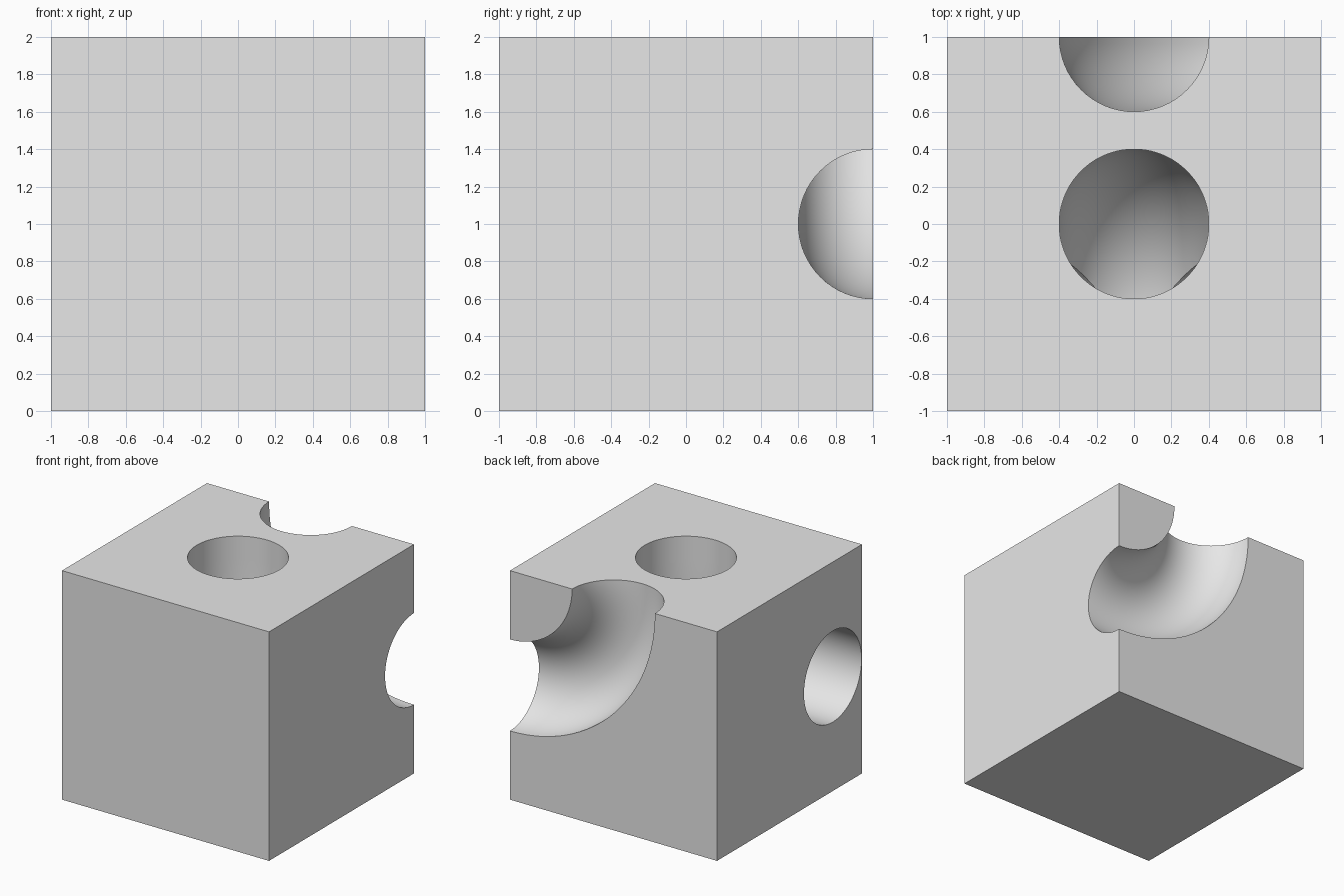
import bpy, bmesh, math
from mathutils import Vector

cube = bpy.data.objects.get("Cube")
if cube:
    bpy.data.objects.remove(cube, do_unlink=True)

R = 0.4   # bore radius

grey = bpy.data.materials.new("light_grey")
grey.use_nodes = True
grey.diffuse_color = (0.8, 0.8, 0.8, 1)
grey.node_tree.nodes["Principled BSDF"].inputs["Base Color"].default_value = (0.8, 0.8, 0.8, 1)


def sweep(name, path, sides=64):
    """Closed round tube along a path lying in the plane x = 0."""
    bm = bmesh.new()
    rings = []
    side = Vector((1, 0, 0))
    for i, p in enumerate(path):
        before, after = path[max(i - 1, 0)], path[min(i + 1, len(path) - 1)]
        up = (after - before).normalized().cross(side)
        angles = [math.tau * (k + 0.5) / sides for k in range(sides)]
        rings.append([bm.verts.new(p + R * (math.cos(a) * side + math.sin(a) * up)) for a in angles])
    for a, b in zip(rings, rings[1:]):
        for k in range(sides):
            n = (k + 1) % sides
            bm.faces.new((a[k], a[n], b[n], b[k]))
    bm.faces.new(rings[0])
    bm.faces.new(rings[-1])
    bmesh.ops.recalc_face_normals(bm, faces=bm.faces[:])
    mesh = bpy.data.meshes.new(name)
    bm.to_mesh(mesh)
    bm.free()
    obj = bpy.data.objects.new(name, mesh)
    bpy.context.collection.objects.link(obj)
    return obj


# Solid block
bpy.ops.mesh.primitive_cube_add(size=2, location=(0, 0, 1))
block = bpy.context.object
block.name = "bored_block"
block.data.materials.append(grey)

# Quarter-ring groove around the upper back corner
bpy.ops.mesh.primitive_torus_add(major_radius=1, minor_radius=R, major_segments=128,
                                 minor_segments=64, location=(1, 1.001, 2),
                                 rotation=(math.pi / 2, 0.01, 0))
groove = bpy.context.object
groove.name = "groove_cutter"

# Top bore, bending forward as it goes down
bend = 0.6
path = [Vector((0, 0, 2.2)), Vector((0, 0, 1.8))]
for i in range(25):
    t = math.pi / 2 * i / 24
    path.append(Vector((0, bend * (math.cos(t) - 1), 1 + bend * (1 - math.sin(t)))))
top_bore = sweep("top_bore_cutter", path)

# Side bore that meets the bent bore
bpy.ops.mesh.primitive_cylinder_add(vertices=64, radius=R - 0.002, depth=1.61,
                                    location=(-0.395, -0.597, 1),
                                    rotation=(0, math.pi / 2, 0))
side_bore = bpy.context.object
side_bore.name = "side_bore_cutter"

# Cut the block
for cutter in (groove, top_bore, side_bore):
    mod = block.modifiers.new(cutter.name, "BOOLEAN")
    mod.operation = "DIFFERENCE"
    mod.solver = "EXACT"
    mod.object = cutter
    bpy.ops.object.select_all(action="DESELECT")
    bpy.context.view_layer.objects.active = block
    block.select_set(True)
    bpy.ops.object.modifier_apply(modifier=mod.name)
    bpy.data.objects.remove(cutter, do_unlink=True)

# One material, smooth bores and crisp edges
block.data.materials.clear()
block.data.materials.append(grey)
for face in block.data.polygons:
    face.material_index = 0
bpy.ops.object.shade_smooth_by_angle(angle=math.radians(30))
